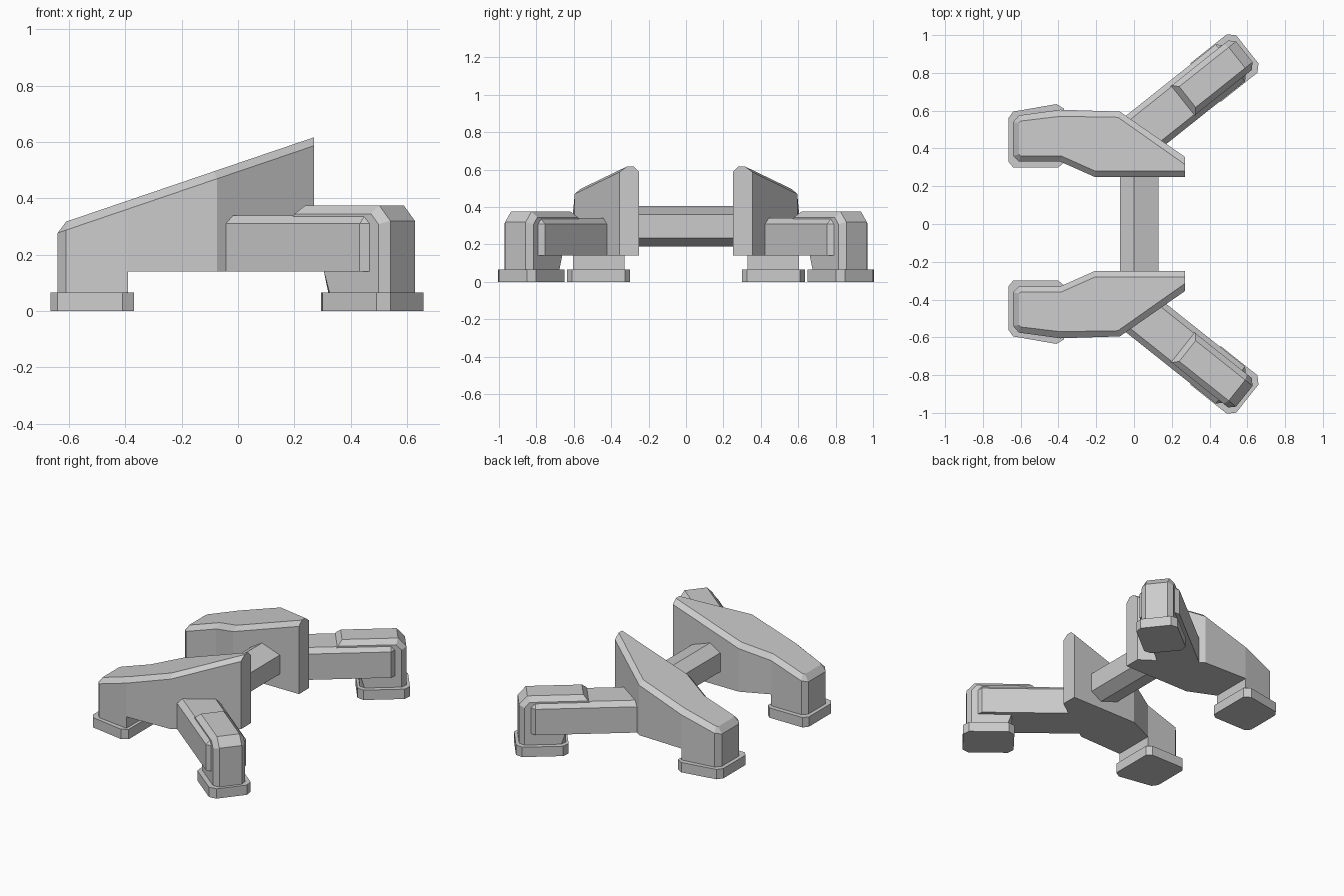
import bpy, bmesh, math
from mathutils import Matrix

if "Cube" in bpy.data.objects:
    bpy.data.objects.remove(bpy.data.objects["Cube"])

ANGLE = math.radians(38.5)
# rear-leg frame: local x runs along the strut, local y across it
REAR = Matrix.Rotation(ANGLE, 4, 'Z') @ Matrix.Translation((0, 0.35, 0))


def finish(name, bm, matrix=None, mirror=True):
    if matrix:
        bm.transform(matrix)
    bmesh.ops.recalc_face_normals(bm, faces=bm.faces)
    mesh = bpy.data.meshes.new(name)
    bm.to_mesh(mesh)
    bm.free()
    ob = bpy.data.objects.new(name, mesh)
    bpy.context.collection.objects.link(ob)
    if mirror:
        mod = ob.modifiers.new("mirror", 'MIRROR')
        mod.use_axis = (False, True, False)
        mod.use_clip = False
        mod.use_mirror_merge = False
    return ob


def loft(rings):
    """Skin a stack of equal-length point rings and cap both ends."""
    bm = bmesh.new()
    vs = [[bm.verts.new(p) for p in r] for r in rings]
    n = len(vs[0])
    for a, b in zip(vs, vs[1:]):
        for i in range(n):
            j = (i + 1) % n
            bm.faces.new((a[i], a[j], b[j], b[i]))
    bm.faces.new(vs[0])
    bm.faces.new(vs[-1])
    bmesh.ops.recalc_face_normals(bm, faces=bm.faces)
    return bm


def prism(plan, z0, z1):
    return loft([[(x, y, z) for x, y in plan] for z in (z0, z1)])


def cut_rect(x0, x1, h, c):
    """Rectangle with cut corners, centred on y = 0."""
    return [(x0 + c, -h), (x1 - c, -h), (x1, -h + c), (x1, h - c),
            (x1 - c, h), (x0 + c, h), (x0, h - c), (x0, -h + c)]


def bevel(bm, test, size):
    edges = [e for e in bm.edges if test(*[v.co for v in e.verts])]
    bmesh.ops.bevel(bm, geom=edges, offset=size, segments=1,
                    profile=0.5, affect='EDGES')


# side body: wall plan rising to a sloped, chamfered top
plan = [(-.64, .36), (-.61, .33), (-.39, .33), (-.21, .25), (.27, .25),
        (.27, .355), (-.075, .595), (-.39, .605), (-.61, .575), (-.64, .54)]
top = [(-.61, .37), (-.60, .36), (-.385, .36), (-.205, .28), (.27, .28),
       (.27, .315), (-.085, .565), (-.39, .57), (-.60, .545), (-.61, .535)]
slope = lambda x: 0.525 + 0.34 * x
finish("side_body", loft([[(x, y, .14) for x, y in plan],
                          [(x, y, slope(x) - .03) for x, y in plan],
                          [(x, y, slope(x)) for x, y in top]]))

# front leg below the body, and its foot pad
finish("front_leg", prism(plan[:3] + plan[7:], .06, .14))
finish("front_foot", prism([(-.665, .33), (-.64, .30), (-.40, .30), (-.37, .325),
                            (-.37, .61), (-.41, .635), (-.64, .595), (-.665, .56)],
                           0, .065))

# rear strut: chamfered along the top and round the outer end
bm = prism([(.30, -.125), (.96, -.125), (.96, .125), (.30, .125)], .14, .34)
bevel(bm, lambda a, b: min(a.x, b.x) > .9 and max(a.z, b.z) > .3
      or min(a.z, b.z) > .3 and max(a.x, b.x) > .9, .03)
finish("rear_strut", bm, REAR)

# rear leg: block gripping the strut end, chamfered along its sides
side = [(.745, .06), (1.025, .06), (1.025, .32), (.975, .375), (.64, .375),
        (.605, .335), (.605, .20), (.745, .15)]
bm = loft([[(u, v, z) for u, z in side] for v in (-.1, .1)])
bevel(bm, lambda a, b: abs(a.y - b.y) < .01 and max(a.z, b.z) > .1
      and min(a.x, b.x) > .61, .03)
finish("rear_leg", bm, REAR)

# rear foot pad
finish("rear_foot", prism(cut_rect(.73, 1.045, .13, .035), 0, .065), REAR)

# crossbar joining the two sides
section = [(0, .405), (.13, .36), (.13, .235), (.055, .19), (-.075, .235), (-.075, .36)]
finish("crossbar", loft([[(x, y, z) for x, z in section] for y in (-.26, .26)]),
       mirror=False)
